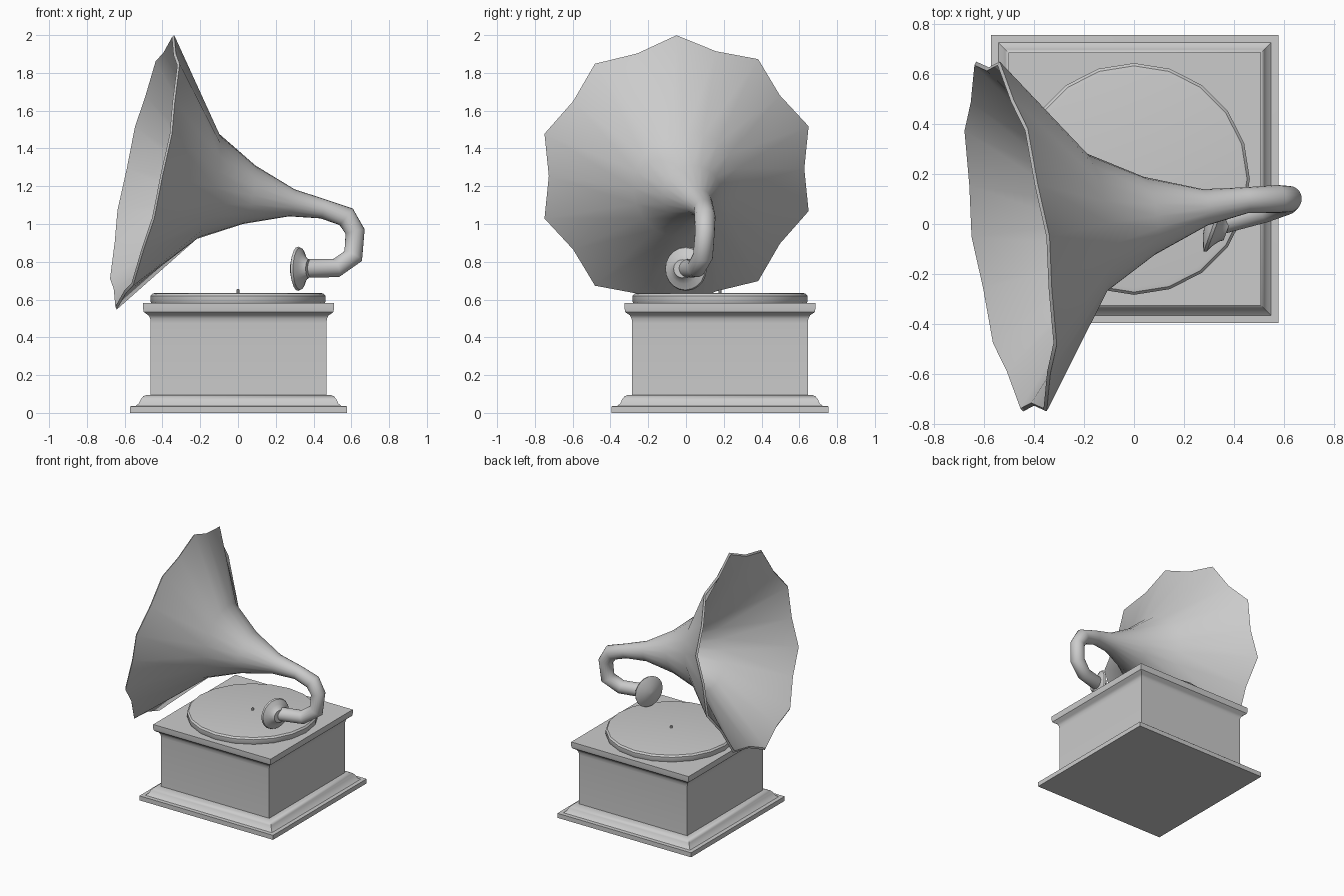
import bpy, bmesh, math
from mathutils import Vector

if "Cube" in bpy.data.objects:
    bpy.data.objects.remove(bpy.data.objects["Cube"])


def loft(name, rings, angle=35):
    """Skin a list of equal-length vertex rings and cap both ends."""
    bm = bmesh.new()
    vr = [[bm.verts.new(p) for p in r] for r in rings]
    n = len(vr[0])
    for a, b in zip(vr, vr[1:]):
        for i in range(n):
            j = (i + 1) % n
            bm.faces.new((a[i], a[j], b[j], b[i]))
    bm.faces.new(vr[0][::-1])
    bm.faces.new(vr[-1])
    bmesh.ops.recalc_face_normals(bm, faces=bm.faces)
    me = bpy.data.meshes.new(name)
    bm.to_mesh(me)
    bm.free()
    ob = bpy.data.objects.new(name, me)
    bpy.context.collection.objects.link(ob)
    bpy.ops.object.select_all(action='DESELECT')
    ob.select_set(True)
    bpy.context.view_layer.objects.active = ob
    bpy.ops.object.shade_smooth_by_angle(angle=math.radians(angle))
    return ob


def ring(center, axis, radius, n=20, valley=1.0):
    """Ring perpendicular to axis; odd points are pulled in by 'valley'."""
    t = Vector(axis).normalized()
    side = Vector((0, 1, 0))
    side = (side - t * side.dot(t)).normalized()
    up = side.cross(t)
    pts = []
    for i in range(n):
        a = 2 * math.pi * i / n
        r = radius * (valley if i % 2 else 1)
        pts.append(Vector(center) + r * (math.cos(a) * up + math.sin(a) * side))
    return pts


def lathe(name, base, axis, profile, n=20):
    ax = Vector(axis).normalized()
    return loft(name, [ring(Vector(base) + ax * h, ax, r, n) for r, h in profile])


CX, CY = 0.003, 0.18

# Square cabinet with moulded plinth and cornice
cabinet = [(0.575, 0), (0.575, 0.035), (0.545, 0.036), (0.528, 0.05), (0.518, 0.072),
           (0.505, 0.088), (0.487, 0.095), (0.465, 0.096), (0.465, 0.475), (0.468, 0.5),
           (0.477, 0.517), (0.492, 0.526), (0.502, 0.535), (0.505, 0.55), (0.505, 0.582)]
loft("cabinet", [[Vector((CX + sx * h, CY + sy * h, z))
                  for sx, sy in ((-1, -1), (1, -1), (1, 1), (-1, 1))]
                 for h, z in cabinet])

# Turntable platter and spindle
lathe("turntable", (0, CY, 0), (0, 0, 1),
      [(0.455, 0.575), (0.463, 0.59), (0.463, 0.62), (0.452, 0.632), (0.435, 0.635)])
lathe("spindle", (0, CY, 0), (0, 0, 1), [(0.008, 0.63), (0.008, 0.65), (0.004, 0.656)], 8)

# Domed sound box at the end of the tone arm
lathe("sound_box", (0.318, 0, 0.763), (0.94, -0.34, 0),
      [(0.01, -0.034), (0.06, -0.024), (0.105, -0.006), (0.117, 0.0), (0.112, 0.012),
       (0.08, 0.028), (0.058, 0.045), (0.048, 0.06)])

# Tone arm running into the flared horn: centre, radius
path = [((0.35, 0.01, 0.765), 0.05), ((0.52, 0.055, 0.767), 0.05),
        ((0.61, 0.09, 0.83), 0.053), ((0.62, 0.10, 0.96), 0.052),
        ((0.573, 0.10, 1.038), 0.056), ((0.45, 0.095, 1.08), 0.052),
        ((0.285, 0.067, 1.112), 0.073), ((0.06, 0.032, 1.155), 0.158),
        ((-0.16, 0.003, 1.2), 0.285), ((-0.49, -0.05, 1.273), 0.742)]
mouth = Vector((-1, -0.14, 0.21)).normalized()
tangents = []
for i in range(len(path)):
    if i >= 6:
        tangents.append(mouth)
        continue
    p = Vector(path[i][0])
    a = (Vector(path[i + 1][0]) - p).normalized()
    b = (p - Vector(path[i - 1][0])).normalized() if i else a
    tangents.append(a + b)
last = len(path) - 1
outer = [ring(c, t, r, valley=0.92 if i == last else 1)
         for i, ((c, r), t) in enumerate(zip(path, tangents))]
# Inner wall of the horn, from the rim back down to the neck
inner = [ring(Vector(path[i][0]) + mouth * 0.01, tangents[i], path[i][1] - 0.014,
              valley=0.92 if i == last else 1)
         for i in range(last, 4, -1)]
loft("horn_and_tone_arm", outer + inner, 60)
